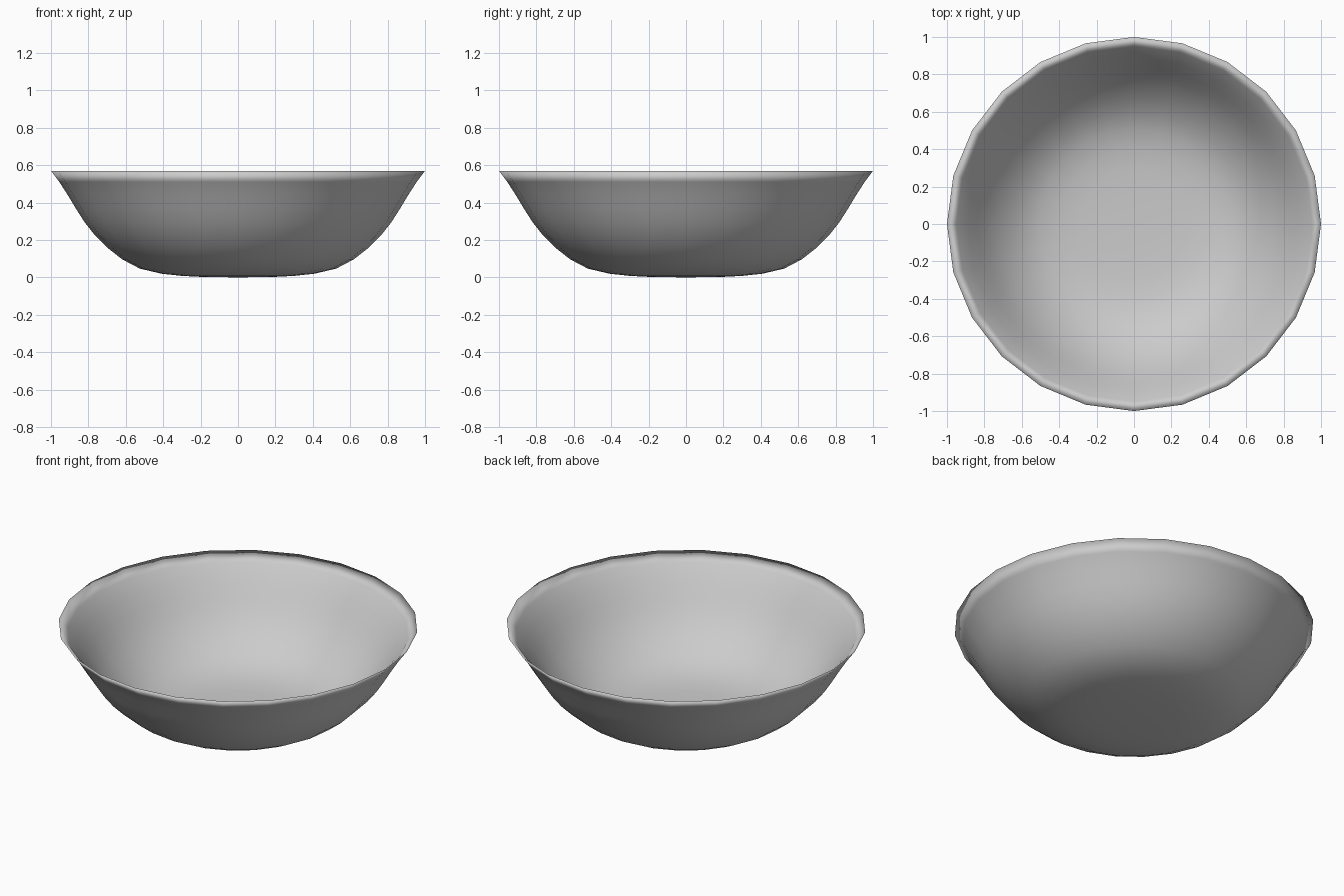
import bpy, bmesh, math

if "Cube" in bpy.data.objects:
    bpy.data.objects.remove(bpy.data.objects["Cube"])

SEGMENTS = 24

# outer wall from base centre to the sharp rim
outer = [(0, 0.0), (0.2, 0.003), (0.3, 0.008), (0.41, 0.02), (0.525, 0.047), (0.62, 0.097),
         (0.70, 0.16), (0.765, 0.225), (0.82, 0.295), (0.865, 0.365),
         (0.91, 0.44), (0.955, 0.51), (1.0, 0.57)]
# inner wall from just inside the rim back to the centre
inner = [(0.95, 0.52), (0.89, 0.44), (0.84, 0.365), (0.795, 0.3),
         (0.74, 0.232), (0.675, 0.17), (0.60, 0.112), (0.51, 0.068),
         (0.40, 0.042), (0.29, 0.032), (0.15, 0.028), (0, 0.026)]


def lathe(name, profile, segments):
    """Revolve an (r, z) profile about z, closing at the axis."""
    bm = bmesh.new()
    verts = [bm.verts.new((r, 0, z)) for r, z in profile]
    edges = [bm.edges.new(pair) for pair in zip(verts, verts[1:])]
    bmesh.ops.spin(bm, geom=verts + edges, cent=(0, 0, 0), axis=(0, 0, 1),
                   angle=math.tau, steps=segments, use_merge=False)
    bmesh.ops.remove_doubles(bm, verts=bm.verts[:], dist=1e-4)
    bmesh.ops.recalc_face_normals(bm, faces=bm.faces[:])
    for face in bm.faces:
        face.smooth = True
    mesh = bpy.data.meshes.new(name)
    bm.to_mesh(mesh)
    bm.free()
    obj = bpy.data.objects.new(name, mesh)
    bpy.context.collection.objects.link(obj)
    return obj


# thin-walled bowl, smooth all the way over the rim
lathe("bowl", outer + inner, SEGMENTS)
